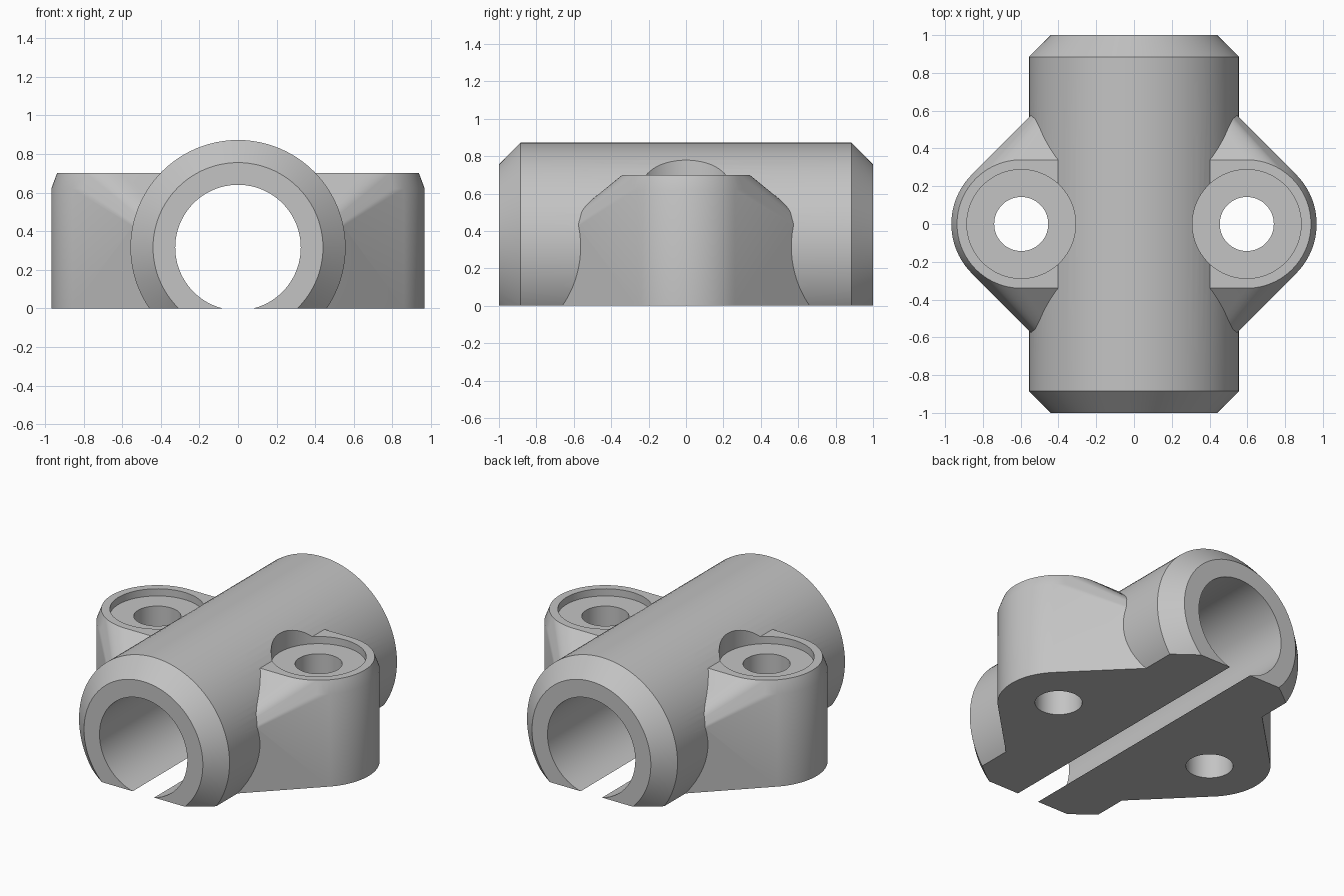
import bpy, bmesh, math
from mathutils import Matrix, Vector

cube = bpy.data.objects.get("Cube")
if cube:
    bpy.data.objects.remove(cube, do_unlink=True)

SEG = 96
AXIS_Z = 0.315      # height of the tube axis
LUG_X = 0.597       # bolt centre distance

grey = bpy.data.materials.new("plain grey")
grey.use_nodes = True
colour = (0.55, 0.55, 0.55, 1)
grey.diffuse_color = colour
grey.node_tree.nodes["Principled BSDF"].inputs["Base Color"].default_value = colour


def finish(bm, name):
    bmesh.ops.recalc_face_normals(bm, faces=bm.faces)
    mesh = bpy.data.meshes.new(name)
    bm.to_mesh(mesh)
    bm.free()
    mesh.materials.append(grey)
    obj = bpy.data.objects.new(name, mesh)
    bpy.context.collection.objects.link(obj)
    return obj


def ring(radius, z, x=0.0):
    return [Vector((x + radius * math.cos(2 * math.pi * i / SEG),
                    radius * math.sin(2 * math.pi * i / SEG), z)) for i in range(SEG)]


def turned(name, profile, x=0.0):
    """Closed solid of (radius, z) rings stacked along z."""
    bm = bmesh.new()
    rings = [[bm.verts.new(p) for p in ring(r, z, x)] for r, z in profile]
    for low, high in zip(rings, rings[1:]):
        for i in range(SEG):
            j = (i + 1) % SEG
            bm.faces.new((low[i], low[j], high[j], high[i]))
    bm.faces.new(rings[0])
    bm.faces.new(rings[-1])
    return finish(bm, name)


def lay_along_y(obj):
    obj.data.transform(Matrix.Translation((0, 0, AXIS_Z)) @ Matrix.Rotation(math.pi / 2, 4, 'X'))
    return obj


def combine(target, other, operation):
    mod = target.modifiers.new(operation.lower(), 'BOOLEAN')
    mod.operation = operation
    mod.solver = 'EXACT'
    mod.object = other
    bpy.context.view_layer.objects.active = target
    bpy.ops.object.modifier_apply(modifier=mod.name)
    bpy.data.objects.remove(other, do_unlink=True)


# Chamfered outer tube
body = lay_along_y(turned("clamp_body", [(0.44, -1), (0.557, -0.885), (0.557, 0.885), (0.44, 1)]))

# Mounting lugs: hull of two chamfered bosses and a low wide keel inside the tube
bm = bmesh.new()
points = []
for side in (-1, 1):
    for r, z in ((0.37, -0.1), (0.37, 0.62), (0.34, 0.70)):
        points += ring(r, z, side * LUG_X)
    for end in (-1, 1):
        points += [Vector((side * 0.13, end * 0.99, z)) for z in (-0.1, 0.17)]
hull = bmesh.ops.convex_hull(bm, input=[bm.verts.new(p) for p in points])
loose = {g for g in hull["geom_interior"] + hull["geom_unused"] if isinstance(g, bmesh.types.BMVert)}
bmesh.ops.delete(bm, geom=list(loose), context='VERTS')
bmesh.ops.dissolve_limit(bm, angle_limit=0.002, verts=bm.verts, edges=bm.edges)
combine(body, finish(bm, "mounting_lugs"), 'UNION')

# Flat underside, which also opens the slot beneath the bore
bm = bmesh.new()
bmesh.ops.create_cube(bm, size=3, matrix=Matrix.Translation((0, 0, -1.5)))
combine(body, finish(bm, "base_cutter"), 'DIFFERENCE')

# Main bore
combine(body, lay_along_y(turned("bore_cutter", [(0.325, -1.2), (0.325, 1.2)])), 'DIFFERENCE')

# Bolt holes with counterbores
for side in (-1, 1):
    cutter = turned("bolt_cutter", [(0.143, -0.3), (0.143, 0.652), (0.288, 0.652), (0.288, 1.1)],
                    side * LUG_X)
    combine(body, cutter, 'DIFFERENCE')

# Smooth curved walls, crisp edges
bpy.ops.object.select_all(action='DESELECT')
body.select_set(True)
bpy.context.view_layer.objects.active = body
bpy.ops.object.shade_smooth_by_angle(angle=math.radians(25))
